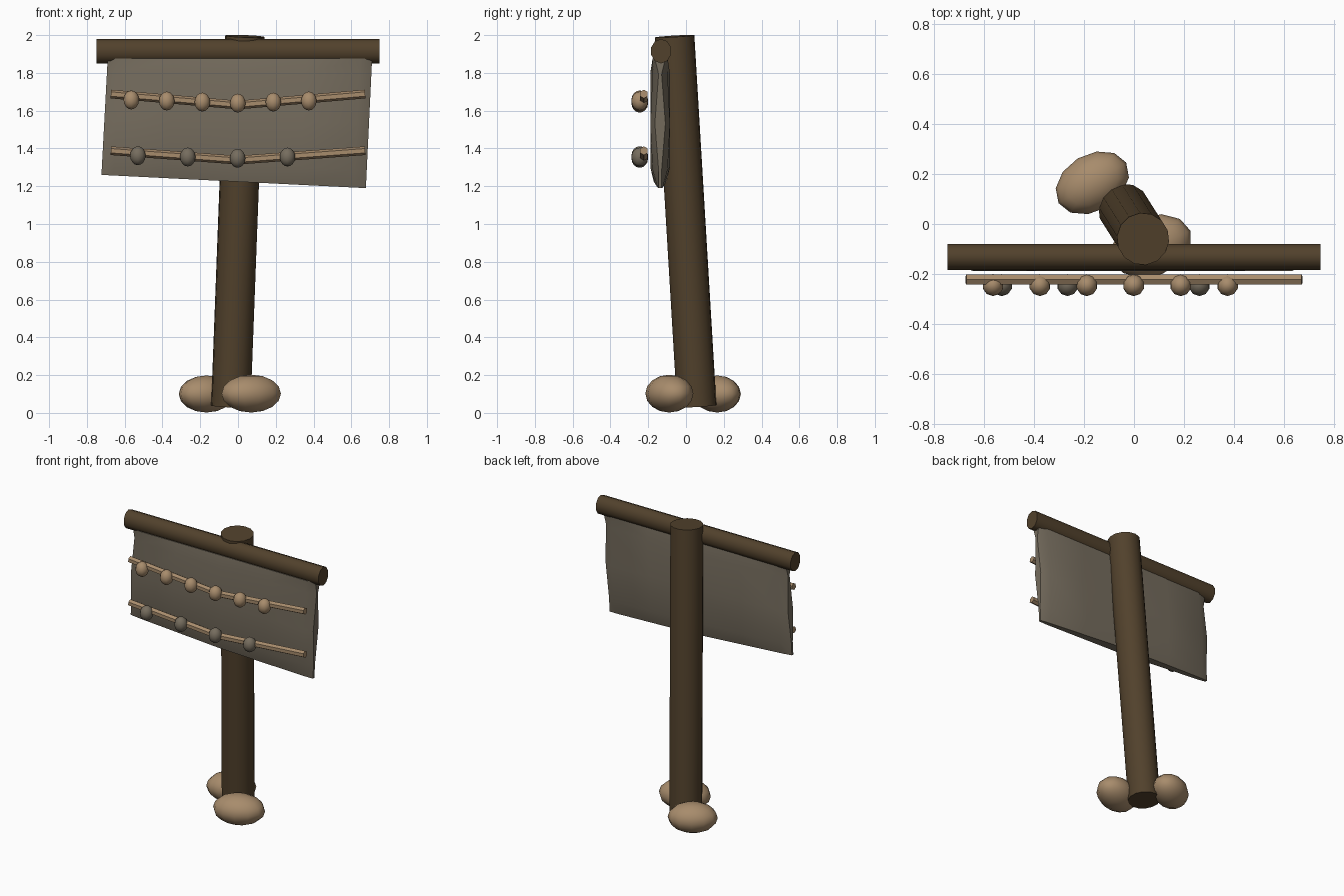
import bpy, bmesh, math
from mathutils import Vector

cube = bpy.data.objects.get("Cube")
if cube:
    bpy.data.objects.remove(cube, do_unlink=True)


def material(name, rgb):
    m = bpy.data.materials.new(name)
    m.use_nodes = True
    m.diffuse_color = (*rgb, 1)
    m.node_tree.nodes["Principled BSDF"].inputs["Base Color"].default_value = (*rgb, 1)
    return m


WOOD = material("dark wood", (0.083, 0.053, 0.025))
HIDE = material("grey hide", (0.18, 0.152, 0.112))
TAN = material("tan stone", (0.39, 0.262, 0.15))


def finish(ob, name, mat, angle=50):
    ob.name = ob.data.name = name
    ob.data.materials.clear()
    ob.data.materials.append(mat)
    bpy.ops.object.select_all(action='DESELECT')
    ob.select_set(True)
    bpy.context.view_layer.objects.active = ob
    bpy.ops.object.shade_smooth_by_angle(angle=math.radians(angle))
    return ob


def rod(name, a, b, radius, sides, mat, angle=50):
    a, b = Vector(a), Vector(b)
    bpy.ops.mesh.primitive_cylinder_add(vertices=sides, radius=radius,
                                        depth=(b - a).length, location=(a + b) / 2)
    ob = bpy.context.object
    ob.rotation_euler = (b - a).to_track_quat('Z', 'Y').to_euler()
    return finish(ob, name, mat, angle)


def pebble(name, center, half_size, mat, turn=0, segments=12):
    bpy.ops.mesh.primitive_uv_sphere_add(segments=segments, ring_count=8, radius=1,
                                         location=center, rotation=(0, 0, math.radians(turn)))
    ob = bpy.context.object
    ob.scale = half_size
    return finish(ob, name, mat, 80)


# Leaning post and crossbar
rod("post", (-0.038, 0.057, 0.035), (0.036, -0.06, 1.994), 0.105, 14, WOOD)
bar = rod("crossbar", (-0.748, -0.132, 1.915), (0.748, -0.132, 1.915), 0.06, 10, WOOD)
bar.scale = (0.92, 1.08, 1)

# Stones at the foot of the post
pebble("front_stone", (0.07, -0.088, 0.102), (0.168, 0.12, 0.1), TAN, 21)
pebble("back_stone", (-0.167, 0.165, 0.1), (0.158, 0.114, 0.098), TAN, 31)


# Stretched hide: a cushion-like slab pinched at the rim and corners
def build_hide():
    us = [-1, -0.91, -0.5, 0, 0.5, 0.91, 1]
    vs = [0, 0.14, 0.5, 0.88, 1]
    bm = bmesh.new()

    def point(u, v, side):
        s, lower = (u + 1) / 2, 1 - v
        x = 0.7 * u + 0.01 - 0.033 * lower
        bottom = 1.26 - 0.07 * s
        z = bottom + (1.875 - bottom) * v
        half = 0.052
        if abs(u) == 1:
            half = 0.008 + 0.02 * (v == 0.5) + 0.02 * (v == 1)
        elif v == 0:
            half = 0.012 + 0.022 * (1 - abs(u))
        elif v == 1:
            half = 0.04
        elif abs(u) > 0.9 and v != 0.5:
            half = 0.04
        return bm.verts.new((x, -0.137 + side * half, z))

    sheets = [[[point(u, v, side) for u in us] for v in vs] for side in (-1, 1)]
    for sheet in sheets:
        for low, high in zip(sheet, sheet[1:]):
            for i in range(len(us) - 1):
                bm.faces.new((low[i], low[i + 1], high[i + 1], high[i]))

    def rim(g):
        return (g[0] + [row[-1] for row in g[1:-1]]
                + g[-1][::-1] + [row[0] for row in g[-2:0:-1]])

    front, back = rim(sheets[0]), rim(sheets[1])
    for i in range(len(front)):
        bm.faces.new((front[i - 1], front[i], back[i], back[i - 1]))
    bmesh.ops.recalc_face_normals(bm, faces=bm.faces)
    me = bpy.data.meshes.new("hide_panel")
    bm.to_mesh(me)
    bm.free()
    ob = bpy.data.objects.new("hide_panel", me)
    bpy.context.collection.objects.link(ob)
    finish(ob, "hide_panel", HIDE, 45)


build_hide()


# Sagging cords with beads
def cord(name, end_z, mid_z, xs, bead_mat):
    y = -0.223
    for label, sign in (("left", 1), ("right", -1)):
        rod(f"{name}_cord_{label}", (0, y, mid_z), (sign * 0.673, y, end_z), 0.023, 6, TAN, 30)
    for i, x in enumerate(xs):
        z = mid_z + (end_z - mid_z) * abs(x) / 0.673
        pebble(f"{name}_bead_{i + 1}", (x, -0.245, 0.35 * z + 0.65 * (mid_z + 0.015)),
               (0.043, 0.044, 0.05), bead_mat, 0, 10)


cord("upper", 1.688, 1.63, [-0.565 + 0.188 * i for i in range(6)], TAN)
cord("lower", 1.388, 1.338, [-0.53 + 0.264 * i for i in range(4)], HIDE)
